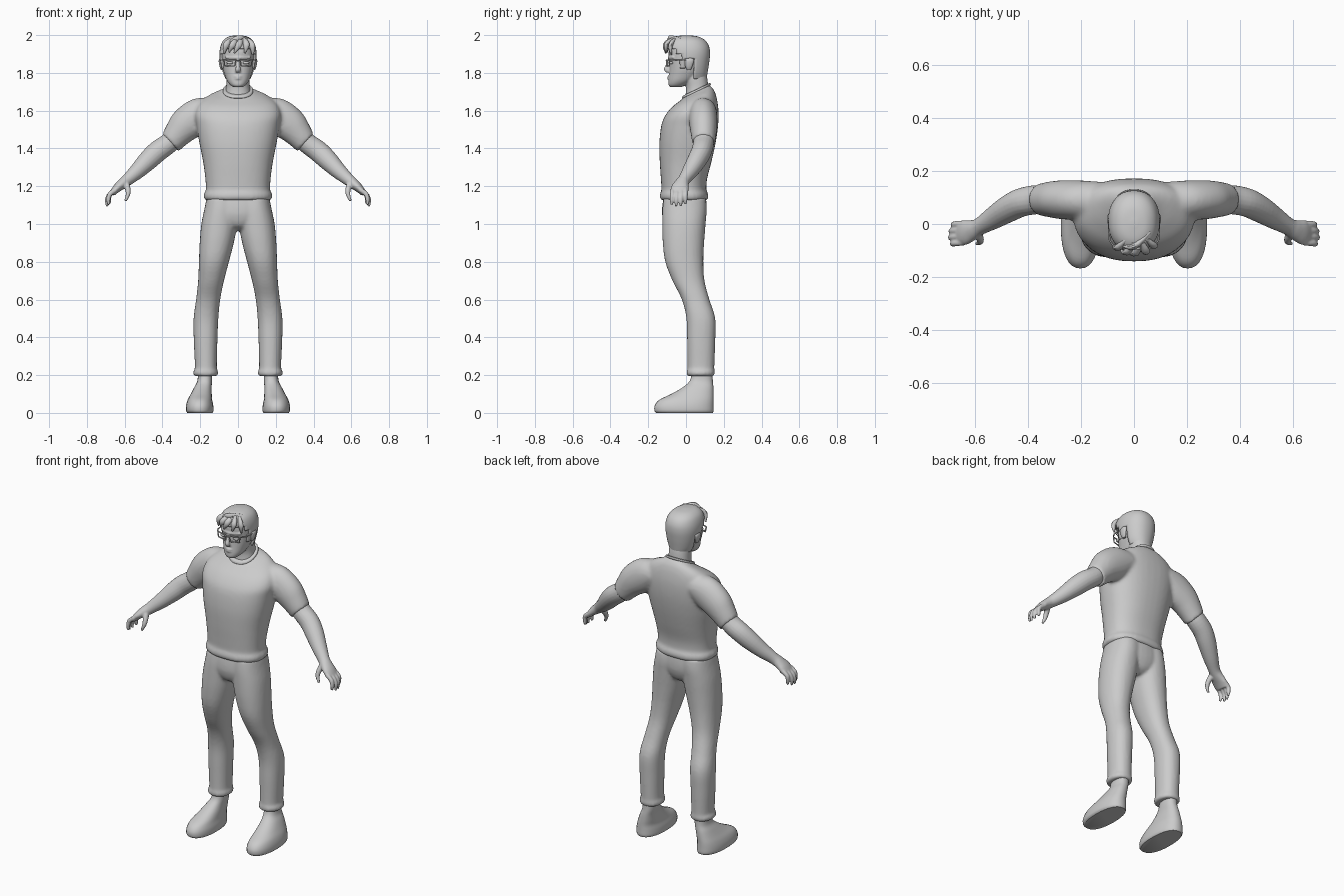
import bpy, bmesh, math
from mathutils import Vector

grey = bpy.data.materials.new("light grey")
grey.diffuse_color = (0.6, 0.6, 0.6, 1)


def catmull(rows, steps):
    """Smoothly interpolate between rows of numbers."""
    out = []
    for i in range(len(rows) - 1):
        p0, p1, p2, p3 = (rows[max(i - 1, 0)], rows[i], rows[i + 1], rows[min(i + 2, len(rows) - 1)])
        for s in range(steps):
            t = s / steps
            out.append([0.5 * (2 * b + (c - a) * t + (2 * a - 5 * b + 4 * c - d) * t * t
                               + (3 * b - a - 3 * c + d) * t ** 3)
                        for a, b, c, d in zip(p0, p1, p2, p3)])
    return out + [list(rows[-1])]


def circle(n, power):
    for k in range(n):
        a = 2 * math.pi * k / n
        c, s = math.cos(a), math.sin(a)
        yield math.copysign(abs(c) ** (2 / power), c), math.copysign(abs(s) ** (2 / power), s)


def stack(rows, n=32, power=2.2, steps=4):
    """Level sections: x0, x1, y0, y1, z, tilt."""
    rings = []
    for x0, x1, y0, y1, z, tilt in catmull([tuple(r) + (0,) * (6 - len(r)) for r in rows], steps):
        cx, cy, rx, ry = (x0 + x1) / 2, (y0 + y1) / 2, (x1 - x0) / 2, (y1 - y0) / 2
        rings.append([Vector((cx + rx * c, cy + ry * s, z + tilt * ry * s)) for c, s in circle(n, power)])
    return rings


def sweep(rows, n=16, steps=4):
    """Sections across a path: x, y, z, depth radius, thickness radius."""
    pts, rings = catmull(rows, steps), []
    for i, p in enumerate(pts):
        d = (Vector(pts[min(i + 1, len(pts) - 1)][:3]) - Vector(pts[max(i - 1, 0)][:3])).normalized()
        ref = Vector((0, 1, 0)) if abs(d.y) < 0.8 else Vector((1, 0, 0))
        u = (ref - d * ref.dot(d)).normalized()
        v = d.cross(u)
        rings.append([Vector(p[:3]) + u * p[3] * c + v * p[4] * s for c, s in circle(n, 2)])
    return rings


def part(name, lofts, both=False, blend=0, smooth=4, keep=None, thick=0):
    """Skin the lofts into one object, optionally mirrored and fused."""
    bm = bmesh.new()
    for side in ((1, -1) if both else (1,)):
        for rings in lofts:
            vs = [[bm.verts.new((p.x * side, p.y, p.z)) for p in r] for r in rings]
            n = len(vs[0])
            for a, b in zip(vs, vs[1:]):
                for k in range(n):
                    bm.faces.new((a[k], a[(k + 1) % n], b[(k + 1) % n], b[k]))
            bm.faces.new(vs[0])
            bm.faces.new(vs[-1])
    bmesh.ops.recalc_face_normals(bm, faces=bm.faces)
    if keep:
        bmesh.ops.delete(bm, geom=[f for f in bm.faces if not keep(f.calc_center_median())], context='FACES')
    me = bpy.data.meshes.new(name)
    bm.to_mesh(me)
    bm.free()
    me.materials.append(grey)
    ob = bpy.data.objects.new(name, me)
    bpy.context.collection.objects.link(ob)
    bpy.ops.object.select_all(action='DESELECT')
    ob.select_set(True)
    bpy.context.view_layer.objects.active = ob
    bpy.ops.object.shade_smooth_by_angle(angle=math.radians(45))
    if thick:
        m = ob.modifiers.new("thickness", 'SOLIDIFY')
        m.thickness, m.offset = thick, -1
    if blend:
        m = ob.modifiers.new("fuse", 'REMESH')
        m.mode, m.voxel_size, m.use_smooth_shade = 'VOXEL', blend, True
        m = ob.modifiers.new("soften", 'SMOOTH')
        m.factor, m.iterations = 0.5, smooth
    return ob


def sym(w, y0, y1, z, tilt=0):
    return (-w, w, y0, y1, z, tilt)


# Shirt: torso fused with both sleeves
torso = stack([sym(.168, -.125, .108, 1.125), sym(.180, -.138, .118, 1.135), sym(.180, -.138, .118, 1.16),
               sym(.170, -.130, .108, 1.18), sym(.173, -.133, .112, 1.24), sym(.185, -.139, .135, 1.33),
               sym(.205, -.141, .157, 1.43), sym(.220, -.131, .170, 1.52), sym(.228, -.112, .172, 1.585, .1),
               sym(.205, -.075, .164, 1.64, .18), sym(.150, -.035, .150, 1.678, .3),
               sym(.098, -.018, .134, 1.695, .42), sym(.076, -.010, .125, 1.705, .48)], n=40, power=2.35)
sleeve = sweep([(.13, .09, 1.60, .07, .07), (.20, .09, 1.575, .075, .095), (.27, .092, 1.53, .074, .092),
                (.315, .093, 1.482, .068, .077), (.35, .093, 1.437, .061, .064), (.356, .093, 1.43, .060, .062)], n=24)
part("shirt", [torso, sleeve, [[Vector((-p.x, p.y, p.z)) for p in r] for r in sleeve]], blend=.01, smooth=5)

# Collar band
part("collar", [stack([sym(.074, -.012, .125, 1.697, .48), sym(.080, -.020, .131, 1.702, .48),
                       sym(.078, -.017, .129, 1.712, .48), sym(.070, -.008, .121, 1.714, .48)])])

# Trousers: pelvis fused with both legs
leg = stack([(.113, .226, .012, .143, .195), (.106, .236, .004, .152, .203), (.106, .236, .004, .152, .222),
             (.112, .228, .008, .150, .24), (.109, .234, .006, .155, .38), (.104, .235, .002, .155, .50),
             (.094, .222, -.022, .124, .60), (.074, .211, -.072, .098, .70), (.048, .207, -.110, .092, .80),
             (.022, .203, -.123, .096, .90), (.004, .194, -.126, .104, 1.0), (.0, .178, -.125, .110, 1.08),
             (.0, .166, -.118, .105, 1.14)], n=28)
pelvis = stack([sym(.05, -.06, .05, .965), sym(.10, -.105, .085, .99), sym(.165, -.125, .106, 1.04),
                sym(.172, -.126, .110, 1.09), sym(.164, -.118, .105, 1.145)])
part("trousers", [leg, [[Vector((-p.x, p.y, p.z)) for p in r] for r in leg], pelvis], blend=.009)

# Shoes
part("shoes", [stack([(.135, .268, -.158, .142, .0), (.130, .276, -.167, .146, .012), (.131, .275, -.165, .146, .04),
                      (.137, .266, -.140, .146, .07), (.139, .250, -.078, .146, .10), (.140, .232, -.018, .145, .135),
                      (.137, .215, .020, .142, .17), (.136, .212, .032, .140, .22)], power=2.3)], both=True)

# Arms with palm, four fingers and thumb
arm = sweep([(.32, .093, 1.475, .05, .05), (.37, .092, 1.425, .055, .054), (.425, .082, 1.385, .054, .056),
             (.475, .058, 1.338, .051, .053), (.53, .024, 1.283, .043, .043), (.582, -.008, 1.237, .033, .033),
             (.61, -.022, 1.215, .038, .029), (.64, -.032, 1.190, .047, .023), (.667, -.036, 1.160, .044, .015)], n=20)
fingers = [sweep([(.645, y, 1.183, .012, .013), (.678, y - .003, 1.158, .012, .013),
                  (.694 - e, y - .005, 1.128, .011, .011), (.692 - e, y - .006, 1.093 + e, .007, .007)], n=10)
           for y, e in ((-.070, .008), (-.046, .0), (-.022, .002), (.002, .012))]
thumb = sweep([(.595, -.03, 1.222, .02, .018), (.583, -.055, 1.185, .016, .015),
               (.583, -.068, 1.155, .012, .012), (.596, -.074, 1.122, .007, .007)], n=10)
part("arms", [arm, thumb] + fingers, both=True, blend=.005, smooth=2)

# Neck and head
neck = stack([sym(.072, -.005, .12, 1.66), sym(.063, .0, .118, 1.72), sym(.062, -.01, .113, 1.77),
              sym(.062, -.02, .10, 1.83)])
skull = stack([sym(.022, -.082, -.03, 1.724), sym(.040, -.092, .0, 1.735), sym(.058, -.093, .04, 1.758),
               sym(.071, -.090, .075, 1.79), sym(.080, -.088, .098, 1.82), sym(.086, -.088, .112, 1.86),
               sym(.087, -.092, .115, 1.91), sym(.077, -.078, .10, 1.955), sym(.04, -.04, .06, 1.98)])
nose = sweep([(0, -.086, 1.868, .009, .008), (0, -.097, 1.84, .011, .010), (0, -.104, 1.818, .013, .015),
              (0, -.094, 1.806, .008, .013)], n=12)
lips = [sweep([(-.028, -.080, z, .004, .004), (0, -.093, z, .007, .005), (.028, -.080, z, .004, .004)], n=8)
        for z in (1.781, 1.770)]
brow = sweep([(-.066, -.066, 1.882, .007, .006), (0, -.089, 1.88, .009, .008), (.066, -.066, 1.882, .007, .006)], n=10)
part("head", [neck, skull, nose, brow] + lips, blend=.005, smooth=2)

# Ears
part("ears", [stack([(.075, .090, .005, .025, 1.815), (.080, .098, -.004, .034, 1.835),
                     (.080, .102, -.006, .042, 1.865), (.080, .094, .006, .034, 1.882)], n=14)], both=True)


# Hair shell, trimmed along the hairline
def hairline(p):
    limits = ((-.055, 1.925), (-.028, 1.90), (-.004, 1.825), (.045, 1.875))
    return p.z > next((z for y, z in limits if p.y < y), 1.77)


part("hair", [stack([sym(.066, -.08, .108, 1.765), sym(.082, -.09, .114, 1.80), sym(.093, -.097, .122, 1.85),
                     sym(.098, -.106, .127, 1.90), sym(.093, -.108, .122, 1.94), sym(.078, -.094, .102, 1.972),
                     sym(.05, -.062, .065, 1.992), sym(.012, -.01, .015, 1.999)], n=48, steps=6)],
     keep=hairline, thick=.014)

# Fringe locks swept across the forehead
locks = [((.05, -.06, 1.978), (.075, -.082, 1.945), (.078, -.078, 1.895)),
         ((.03, -.07, 1.98), (.045, -.104, 1.95), (.035, -.104, 1.905)),
         ((.02, -.07, 1.982), (.005, -.110, 1.95), (-.02, -.108, 1.905)),
         ((.0, -.07, 1.982), (-.028, -.107, 1.95), (-.048, -.098, 1.91)),
         ((-.03, -.06, 1.98), (-.062, -.090, 1.95), (-.075, -.080, 1.90)),
         ((.06, -.03, 1.975), (.0, -.085, 1.982), (-.05, -.08, 1.96))]
part("fringe", [sweep([(*a, .008, .010), (*b, .012, .017), (*c, .003, .004)], n=10) for a, b, c in locks])


# Glasses: rectangular rims, bridge and temples
def bar(a, b, r=.0035):
    return sweep([(*a, r, r), (*b, r, r)], n=6, steps=1)


corners = [(.012, -.103, 1.868), (.074, -.088, 1.870), (.070, -.087, 1.838), (.018, -.101, 1.836)]
rims = [bar(corners[i], corners[(i + 1) % 4]) for i in range(4)]
part("glasses", rims + [bar((0, -.105, 1.864), corners[0]), bar(corners[1], (.093, -.06, 1.868)),
                        bar((.093, -.06, 1.868), (.096, .02, 1.868))], both=True)
part("eyes", [stack([(.030, .056, -.090, -.068, 1.846), (.026, .060, -.093, -.068, 1.853),
                     (.030, .056, -.090, -.068, 1.860)], n=12)], both=True)
